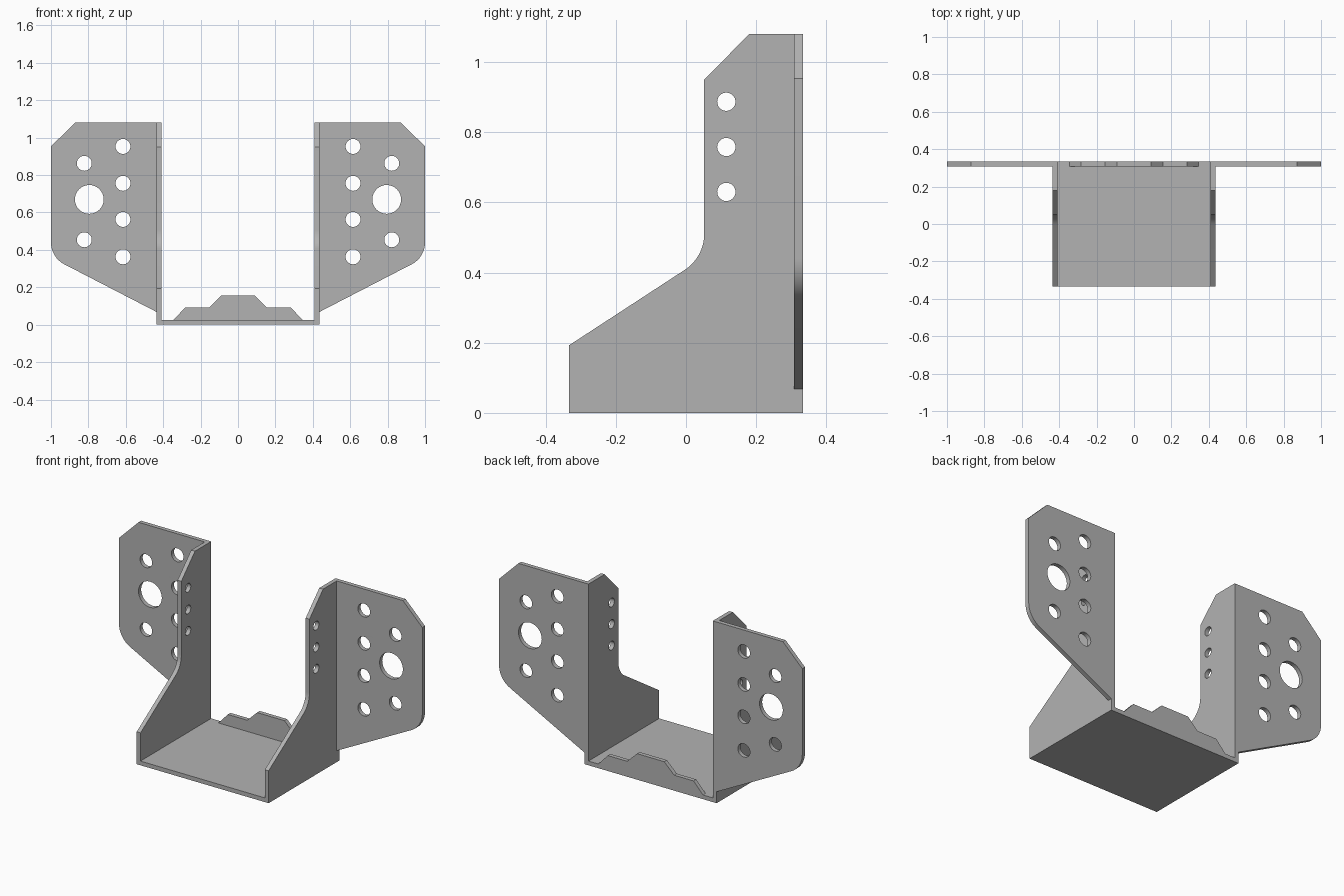
import bpy
import math
from mathutils import Matrix, Vector

cube = bpy.data.objects.get("Cube")
if cube:
    bpy.data.objects.remove(cube, do_unlink=True)

T = 0.025       # sheet thickness
HALF = 0.435    # half width of the saddle
DEPTH = 0.333   # half depth
TOP = 1.08

steel = bpy.data.materials.new("galvanised grey")
steel.use_nodes = True
GREY = (0.45, 0.45, 0.45, 1)
steel.diffuse_color = GREY
steel.node_tree.nodes["Principled BSDF"].inputs["Base Color"].default_value = GREY


def fillet(before, corner, after, length, steps=8):
    """Arc-like rounding of a corner, starting and ending `length` away."""
    c = Vector(corner)
    a = c + (Vector(before) - c).normalized() * length
    b = c + (Vector(after) - c).normalized() * length
    # true arc centre on the bisector
    mid = (a + b) / 2
    half_chord = (a - b).length / 2
    axis = (mid - c).normalized()
    centre = mid + axis * half_chord ** 2 / (mid - c).length
    radius = (a - centre).length
    pts = []
    for i in range(steps + 1):
        ray = (a.lerp(b, i / steps) - centre).normalized()
        pts.append(tuple(centre + ray * radius))
    return pts


def circle(x, y, r, n=32):
    return [(x + r * math.cos(math.tau * i / n), y + r * math.sin(math.tau * i / n))
            for i in range(n)]


def sheet(name, outline, holes, matrix):
    """Flat sheet of thickness T with holes, placed by matrix."""
    curve = bpy.data.curves.new(name + "_outline", "CURVE")
    curve.dimensions = "2D"
    curve.fill_mode = "BOTH"
    curve.extrude = T / 2
    for loop in [outline] + [circle(*h) for h in holes]:
        spline = curve.splines.new("POLY")
        spline.points.add(len(loop) - 1)
        for p, (x, y) in zip(spline.points, loop):
            p.co = (x, y, 0, 1)
        spline.use_cyclic_u = True
    temp = bpy.data.objects.new(name + "_temp", curve)
    bpy.context.collection.objects.link(temp)
    bpy.context.view_layer.update()
    graph = bpy.context.evaluated_depsgraph_get()
    mesh = bpy.data.meshes.new_from_object(temp.evaluated_get(graph))
    bpy.data.objects.remove(temp, do_unlink=True)
    bpy.data.curves.remove(curve)
    mesh.name = name
    mesh.transform(matrix)
    mesh.materials.clear()
    mesh.materials.append(steel)
    obj = bpy.data.objects.new(name, mesh)
    bpy.context.collection.objects.link(obj)
    bpy.ops.object.select_all(action="DESELECT")
    obj.select_set(True)
    bpy.context.view_layer.objects.active = obj
    bpy.ops.object.shade_smooth_by_angle(angle=math.radians(25))
    return obj


def mirrored(obj, name):
    """Copy across x = 0 with the normals kept outward."""
    mesh = obj.data.copy()
    mesh.transform(Matrix.Scale(-1, 4, (1, 0, 0)))
    mesh.flip_normals()
    mesh.name = name
    bpy.context.collection.objects.link(bpy.data.objects.new(name, mesh))


# Sheet axes: upright facing front (x, z), upright facing sideways (y, z)
facing_front = Matrix.Translation((0, DEPTH - T / 2, 0)) @ Matrix.Rotation(math.pi / 2, 4, "X")
facing_side = (Matrix.Translation((HALF - T / 2, 0, 0))
               @ Matrix.Rotation(math.pi / 2, 4, "Z") @ Matrix.Rotation(math.pi / 2, 4, "X"))

# Seat plate
w = HALF - T
sheet("seat", [(-w, -DEPTH), (w, -DEPTH), (w, DEPTH), (-w, DEPTH)], [],
      Matrix.Translation((0, 0, T / 2)))

# Stepped tab at the back of the seat
half_tab = [(0.345, T), (0.283, 0.092), (0.155, 0.092), (0.09, 0.155)]
sheet("back_tab", half_tab + [(-x, z) for x, z in reversed(half_tab)], [], facing_front)

# Side cheeks
lip, shoulder = (-DEPTH, 0.193), (0.052, 0.95)
cheek = [(-DEPTH, 0), (DEPTH, 0), (DEPTH, TOP), (0.18, TOP), shoulder]
cheek += fillet(shoulder, (0.052, 0.444), lip, 0.066) + [lip]
left_cheek = sheet("left_cheek", cheek,
                   [(0.115, z, 0.026) for z in (0.887, 0.758, 0.63)], facing_side)
mirrored(left_cheek, "right_cheek")

# Nailing flanges
foot, outer = (HALF, 0.068), (1, 0.953)
flange = [foot] + fillet(foot, (1, 0.36), outer, 0.08)
flange += [outer, (0.872, TOP), (HALF, TOP)]
holes = [(0.615, z, 0.04) for z in (0.953, 0.756, 0.563, 0.363)]
holes += [(0.822, z, 0.04) for z in (0.863, 0.454)] + [(0.795, 0.67, 0.077)]
left_flange = sheet("left_flange", flange, holes, facing_front)
mirrored(left_flange, "right_flange")
